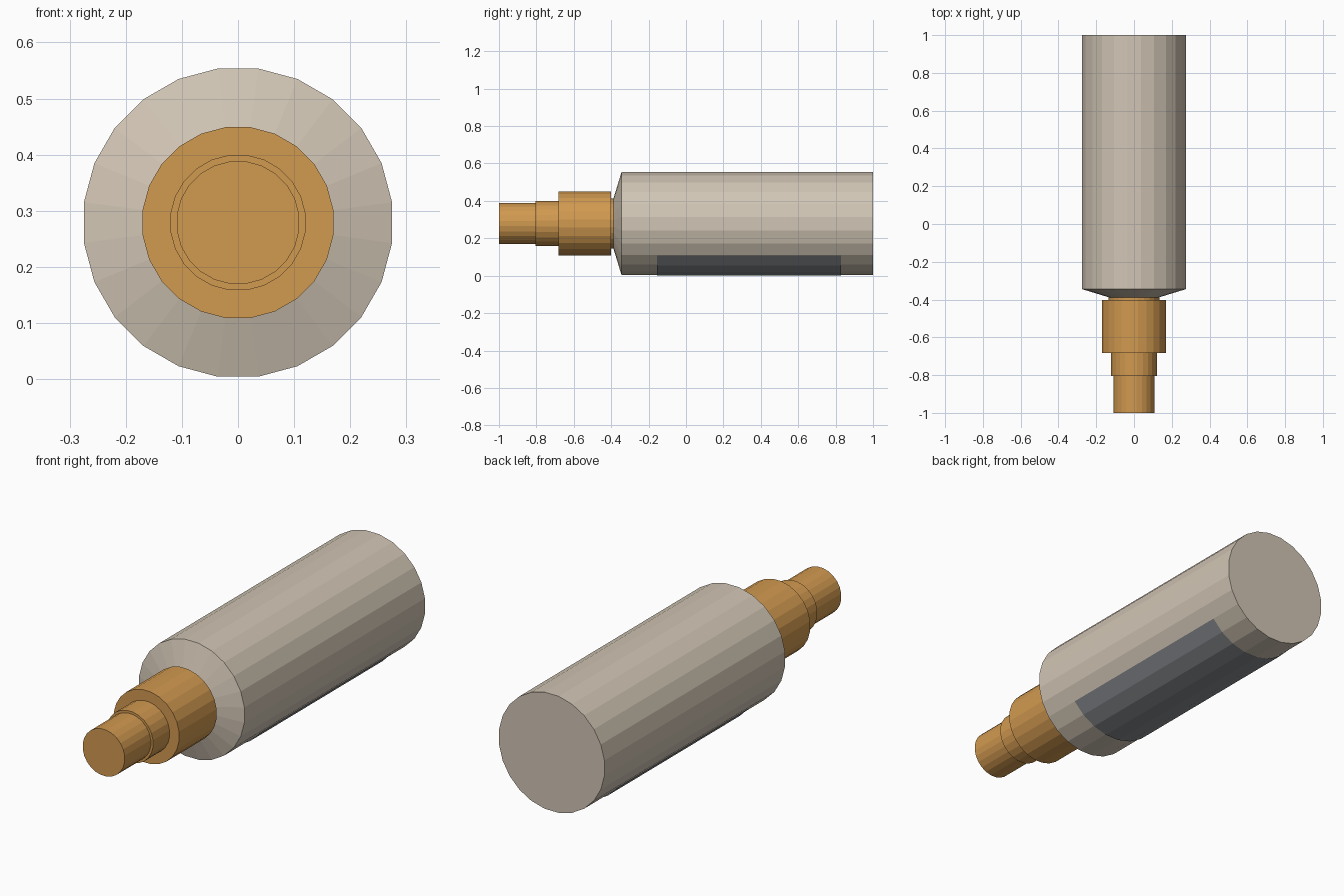
import bpy, bmesh, math

if "Cube" in bpy.data.objects:
    bpy.data.objects.remove(bpy.data.objects["Cube"])

SIDES = 24
AXIS_Z = 0.279


def material(name, rgb):
    m = bpy.data.materials.new(name)
    m.diffuse_color = (*rgb, 1)
    m.use_nodes = True
    m.node_tree.nodes["Principled BSDF"].inputs["Base Color"].default_value = m.diffuse_color
    return m


def ring_point(r, y, i):
    # Half-step offset puts flat facets at the top, bottom and sides
    a = (i + 0.5) * 2 * math.pi / SIDES
    return (r * math.cos(a), y, AXIS_Z + r * math.sin(a))


def finish(name, bm, mat):
    mesh = bpy.data.meshes.new(name)
    bm.to_mesh(mesh)
    bm.free()
    mesh.materials.append(mat)
    ob = bpy.data.objects.new(name, mesh)
    bpy.context.collection.objects.link(ob)
    return ob


def lathe(name, profile, mat):
    # Spin a (radius, y) profile round the long axis and cap both ends
    bm = bmesh.new()
    rings = [[bm.verts.new(ring_point(r, y, i)) for i in range(SIDES)]
             for r, y in profile]
    for a, b in zip(rings, rings[1:]):
        for i in range(SIDES):
            j = (i + 1) % SIDES
            bm.faces.new((a[i], a[j], b[j], b[i]))
    bm.faces.new(rings[0])
    bm.faces.new(rings[-1])
    bmesh.ops.recalc_face_normals(bm, faces=bm.faces)
    return finish(name, bm, mat)


beige = material("beige_shell", (0.64, 0.56, 0.46))
copper = material("copper", (0.64, 0.32, 0.08))
grey = material("label_grey", (0.25, 0.26, 0.28))

# Main cylinder with chamfered nose
lathe("body", [(0.277, 1.0), (0.277, -0.345), (0.135, -0.388)], beige)

# Stepped metal tip with a thin neck behind it
lathe("stepped_tip", [(0.135, -0.388), (0.135, -0.402), (0.1715, -0.402),
                      (0.1715, -0.682), (0.1215, -0.682), (0.1215, -0.805),
                      (0.110, -0.805), (0.110, -1.0)], copper)

# Curved label sheet just below the underside of the body
bm = bmesh.new()
pairs = [[bm.verts.new(ring_point(0.2812, y, i)) for y in (-0.155, 0.83)]
         for i in range(14, 22)]
for p, q in zip(pairs, pairs[1:]):
    bm.faces.new((p[0], p[1], q[1], q[0]))
bm.normal_update()
for f in bm.faces:
    c = f.calc_center_median()
    if f.normal.x * c.x + f.normal.z * (c.z - AXIS_Z) < 0:
        f.normal_flip()
finish("underside_label", bm, grey)
